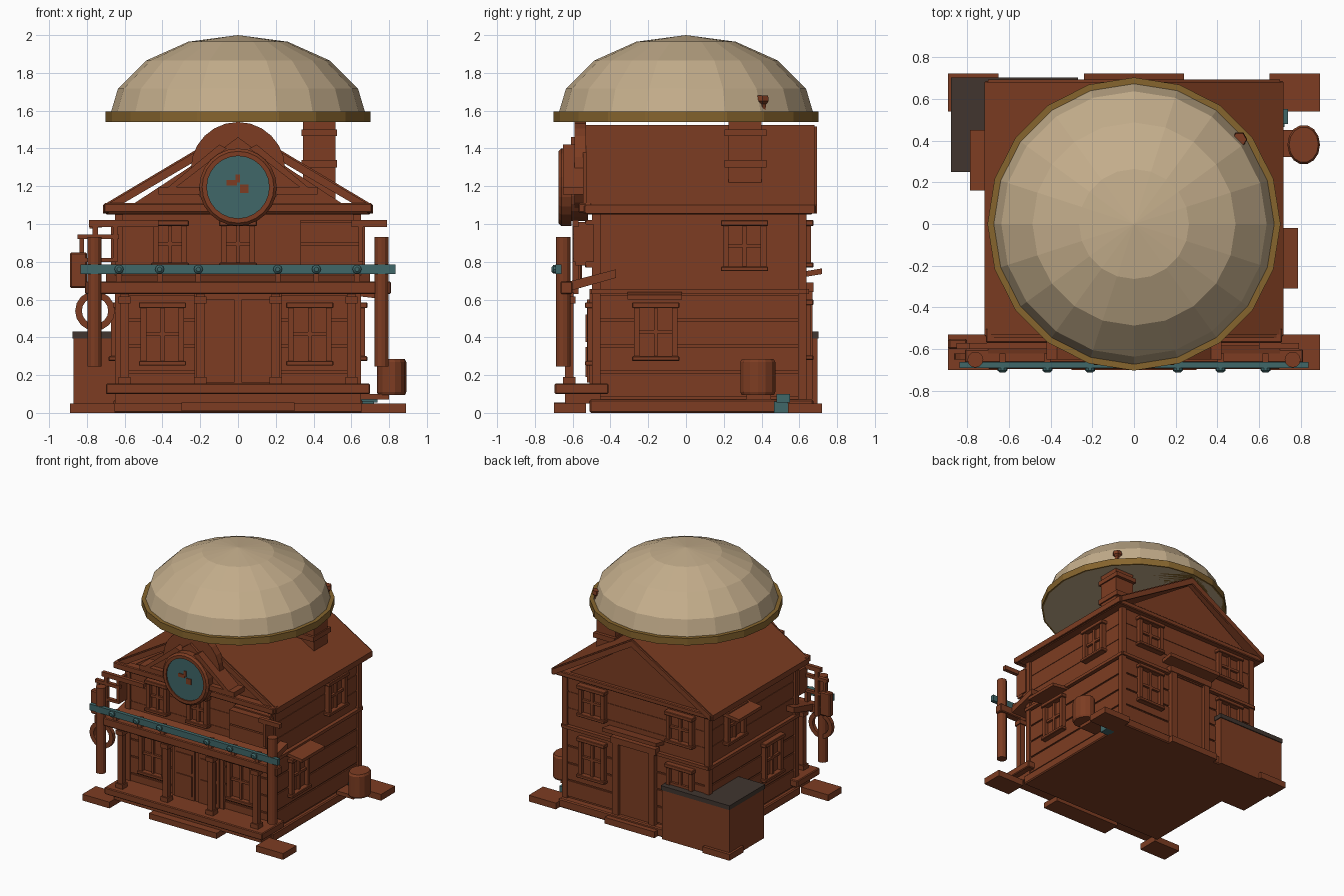
import bpy, bmesh, math
from mathutils import Vector, Matrix


def mat(name, c):
    m = bpy.data.materials.new(name)
    m.diffuse_color = (*c, 1)
    return m


BROWN = mat("red brown wood", (0.205, 0.046, 0.016))
TAN = mat("tan dome", (0.55, 0.42, 0.26))
GOLD = mat("dark gold rim", (0.24, 0.13, 0.027))
TEAL = mat("teal", (0.05, 0.135, 0.14))
DARK = mat("charcoal lid", (0.052, 0.036, 0.028))


def finish(name, bm, m):
    bmesh.ops.recalc_face_normals(bm, faces=bm.faces)
    me = bpy.data.meshes.new(name)
    bm.to_mesh(me)
    bm.free()
    me.materials.append(m)
    o = bpy.data.objects.new(name, me)
    bpy.context.collection.objects.link(o)
    return o


def box(name, x0, x1, y0, y1, z0, z1, m=BROWN, bevel=0.0):
    bm = bmesh.new()
    bmesh.ops.create_cube(bm, size=1)
    for v in bm.verts:
        v.co = Vector(((x0 + x1) / 2 + v.co.x * (x1 - x0), (y0 + y1) / 2 + v.co.y * (y1 - y0),
                       (z0 + z1) / 2 + v.co.z * (z1 - z0)))
    if bevel:
        bmesh.ops.bevel(bm, geom=bm.edges[:], offset=bevel, segments=1, affect='EDGES')
    return finish(name, bm, m)


def prism(name, pts, axis, a0, a1, m=BROWN):
    """Extrude a profile: (x, z) points along y, or (y, z) points along x."""
    bm = bmesh.new()
    put = (lambda p, a: (p[0], a, p[1])) if axis == 'y' else (lambda p, a: (a, p[0], p[1]))
    f = bm.faces.new([bm.verts.new(put(p, a0)) for p in pts])
    r = bmesh.ops.extrude_face_region(bm, geom=[f])
    d = Vector((0, a1 - a0, 0) if axis == 'y' else (a1 - a0, 0, 0))
    bmesh.ops.translate(bm, verts=[v for v in r['geom'] if isinstance(v, bmesh.types.BMVert)], vec=d)
    return finish(name, bm, m)


def lathe(name, prof, c, n, axis='z', m=BROWN, close=False):
    """Spin (radius, height) points round an axis through c."""
    bm = bmesh.new()
    rings = [[bm.verts.new((r * math.cos(2 * math.pi * i / n), r * math.sin(2 * math.pi * i / n), h))
              for i in range(n)] for r, h in prof]
    for a, b in list(zip(rings, rings[1:])) + ([(rings[-1], rings[0])] if close else []):
        for i in range(n):
            j = (i + 1) % n
            bm.faces.new((a[i], a[j], b[j], b[i]))
    if not close:
        bm.faces.new(rings[0])
        bm.faces.new(rings[-1])
    bmesh.ops.remove_doubles(bm, verts=bm.verts, dist=1e-5)
    if axis == 'y':  # height points towards the front
        bm.transform(Matrix.Rotation(math.pi / 2, 4, 'X'))
    bmesh.ops.translate(bm, verts=bm.verts, vec=c)
    return finish(name, bm, m)


# Box placed on a wall: u along it, d outwards
def wall_box(name, side, u0, u1, z0, z1, d0, d1, bevel=0.0):
    if side == 'front':
        return box(name, u0, u1, -0.48 - d1, -0.48 - d0, z0, z1, bevel=bevel)
    if side == 'back':
        return box(name, u0, u1, 0.62 + d0, 0.62 + d1, z0, z1, bevel=bevel)
    s = 1 if side == 'right' else -1
    a, b = sorted((s * (0.63 + d0), s * (0.63 + d1)))
    return box(name, a, b, u0, u1, z0, z1, bevel=bevel)


def window(side, u, z0, z1, w=0.2):
    n, h = side + "_window_", w / 2
    wall_box(n + "pane", side, u - h, u + h, z0, z1, -0.01, 0.012)
    for s in (-1, 1):
        wall_box(n + "jamb", side, u + s * h - 0.015, u + s * h + 0.015, z0, z1, 0, 0.042)
    wall_box(n + "head", side, u - h - 0.025, u + h + 0.025, z1 - 0.03, z1, 0, 0.055, 0.004)
    wall_box(n + "sill", side, u - h - 0.025, u + h + 0.025, z0, z0 + 0.025, 0, 0.055, 0.004)
    wall_box(n + "mullion", side, u - 0.01, u + 0.01, z0, z1, 0, 0.03)
    zm = (z0 + z1) / 2
    wall_box(n + "transom", side, u - h, u + h, zm - 0.01, zm + 0.01, 0, 0.03)


# Foundation, core walls and horizontal planks
box("foundation", -0.66, 0.66, -0.51, 0.675, 0, 0.07, bevel=0.008)
box("wall_core", -0.63, 0.63, -0.48, 0.62, 0.05, 1.06)
for side, a, b in (('front', -0.63, 0.63), ('back', -0.63, 0.63), ('left', -0.48, 0.62), ('right', -0.48, 0.62)):
    for i in range(4):
        wall_box(side + "_lower_plank", side, a, b, 0.085 + i * 0.137, 0.21 + i * 0.137, -0.01, 0.01)
    for i in range(3):
        wall_box(side + "_upper_plank", side, a, b, 0.67 + i * 0.13, 0.79 + i * 0.13, -0.01, 0.004)
    wall_box(side + "_middle_band", side, a - 0.02, b + 0.02, 0.63, 0.655, -0.01, 0.03)
for sx in (-1, 1):
    for y in (-0.475, 0.615):
        box("corner_trim", sx * 0.63 - 0.022, sx * 0.63 + 0.022, y - 0.022, y + 0.022, 0.07, 1.05)

# Windows
for u in (-0.4, 0.38):
    window('front', u, 0.25, 0.585)
    window('back', u, 0.28, 0.6)
    window('back', u, 0.77, 1.02)
for u in (-0.36, 0):
    window('front', u, 0.77, 1.02, 0.15)
for side in ('left', 'right'):
    window(side, -0.16, 0.275, 0.585)
    window(side, 0.31, 0.75, 1.02)
box("boarded_window", 0.33, 0.65, -0.53, -0.47, 0.77, 1.02)
for i in range(2):
    box("window_board", 0.33, 0.66, -0.585, -0.53, 0.78 + i * 0.12, 0.89 + i * 0.12)

# Double front door and back door
box("front_door_frame", -0.23, 0.23, -0.51, -0.47, 0.155, 0.63)
for s in (-1, 1):
    box("front_door_leaf", s * 0.108 - 0.09, s * 0.108 + 0.09, -0.525, -0.5, 0.16, 0.6)
    for z0, z1 in ((0.19, 0.35), (0.375, 0.52)):
        box("front_door_panel", s * 0.108 - 0.07, s * 0.108 + 0.07, -0.532, -0.52, z0, z1)
    box("back_door_jamb", s * 0.16 - 0.025, s * 0.16 + 0.025, 0.61, 0.67, 0.07, 0.67)
box("back_door", -0.15, 0.15, 0.61, 0.642, 0.07, 0.65)
box("back_door_lintel", -0.2, 0.2, 0.61, 0.675, 0.64, 0.69)
prism("back_door_hood", [(0.6, 0.715), (0.72, 0.735), (0.72, 0.765), (0.6, 0.745)], 'x', -0.24, 0.24)
box("back_step", -0.22, 0.22, 0.66, 0.715, 0, 0.05)

# Roof, gable walls and cornice
prism("gable_wall", [(-0.64, 1.05), (0.64, 1.05), (0, 1.47)], 'y', -0.485, 0.64)
box("cornice", -0.7, 0.7, -0.525, 0.67, 1.05, 1.09, bevel=0.006)
for s in (-1, 1):
    prism("roof_slope", [(0, 1.525), (s * 0.715, 1.1), (s * 0.715, 1.055), (0, 1.475)], 'y', -0.53, 0.68)
    for y in (-0.545, 0.675):
        prism("barge_board", [(0, 1.515), (s * 0.7, 1.1), (s * 0.7, 1.055), (0, 1.465)], 'y', y, y + 0.018)
    prism("gable_strut", [(s * 0.4, 1.17), (s * 0.36, 1.17), (s * 0.06, 1.4), (s * 0.1, 1.42)], 'y', -0.65, -0.52)
    box("eave_beam", s * 0.7 - 0.015, s * 0.7 + 0.015, -0.54, 0.685, 1.055, 1.1, bevel=0.005)
box("front_cornice_beam", -0.71, 0.71, -0.57, -0.5, 1.06, 1.11, bevel=0.006)
box("gable_tie_beam", -0.42, 0.42, -0.65, -0.52, 1.155, 1.195)
prism("gable_board", [(-0.38, 1.18), (0.38, 1.18), (0, 1.46)], 'y', -0.61, -0.52)

# Arched board and round clock without numerals
lathe("gable_arch", [(0.25, 0), (0.25, 0.06)], (0, -0.53, 1.29), 24, 'y')
lathe("clock_back", [(0.18, 0), (0.18, 0.12)], (0, -0.52, 1.195), 24, 'y')
lathe("clock_ring", [(0.165, 0), (0.205, 0), (0.205, 0.055), (0.19, 0.07), (0.165, 0.07)],
      (0, -0.605, 1.195), 24, 'y', close=True)
lathe("clock_face", [(0.168, 0), (0.168, 0.03)], (0, -0.635, 1.195), 24, 'y', TEAL)
box("hand_left", -0.06, -0.005, -0.672, -0.66, 1.205, 1.232)
box("hand_top", -0.012, 0.01, -0.672, -0.66, 1.22, 1.262)
box("hand_right", 0.01, 0.055, -0.672, -0.66, 1.165, 1.21)

# Porch deck, step, posts and roof
box("porch_deck", -0.7, 0.7, -0.695, -0.41, 0.1, 0.155, bevel=0.006)
box("porch_underframe", -0.65, 0.65, -0.64, -0.48, 0.05, 0.1)
box("porch_step", -0.3, 0.3, -0.7, -0.55, 0.01, 0.055)
for x in (-0.6, -0.2, 0.2, 0.6):
    box("porch_post", x - 0.022, x + 0.022, -0.64, -0.596, 0.15, 0.64)
    box("post_cap", x - 0.032, x + 0.032, -0.65, -0.586, 0.58, 0.615)
    box("post_foot", x - 0.032, x + 0.032, -0.65, -0.586, 0.155, 0.19)
prism("porch_roof", [(-0.62, 0.645), (-0.37, 0.715), (-0.37, 0.76), (-0.62, 0.695)], 'x', -0.7, 0.7)
box("porch_beam", -0.81, 0.81, -0.665, -0.6, 0.63, 0.695, bevel=0.006)
box("teal_rail", -0.835, 0.835, -0.69, -0.66, 0.735, 0.785, TEAL)
for x in (-0.63, -0.415, -0.21, 0.21, 0.415, 0.63):
    lathe("rail_rivet", [(0.024, 0), (0.024, 0.012), (0.012, 0.022)], (x, -0.69, 0.76), 10, 'y', TEAL)
    box("rail_bracket", x - 0.015, x + 0.015, -0.66, -0.62, 0.68, 0.77)

# Hanging cylinders with arms, ring and lantern
for s in (-1, 1):
    lathe("hanging_cylinder", [(0.038, 0.245), (0.038, 0.93)], (s * 0.76, -0.65, 0), 12)
    a, b = sorted((s * (0.42 if s < 0 else 0.6), s * 0.79))
    box("support_arm", a, b, -0.6, -0.57, 0.985, 1.02)
    box("arm_brace", s * 0.65 - 0.012, s * 0.65 + 0.012, -0.595, -0.49, 0.8, 1.0)
lathe("hanging_ring", [(0.07, -0.015), (0.105, -0.015), (0.105, 0.015), (0.07, 0.015)],
      (-0.757, -0.635, 0.54), 16, 'y', close=True)
box("lantern_box", -0.89, -0.8, -0.6, -0.55, 0.66, 0.85, bevel=0.008)
box("lantern_bar", -0.85, -0.63, -0.6, -0.57, 0.92, 0.945)
box("lantern_link", -0.84, -0.815, -0.59, -0.57, 0.84, 0.93)
box("lantern_shelf", -0.85, -0.65, -0.6, -0.57, 0.8, 0.82)
box("ring_hanger", -0.77, -0.74, -0.6, -0.57, 0.63, 1.0)

# Side awnings
for s, y, z in ((1, -0.165, 0.645), (-1, 0.305, 1.02)):
    prism("side_awning", [(s * 0.62, z), (s * 0.785, z - 0.02), (s * 0.785, z - 0.045), (s * 0.62, z - 0.025)],
          'y', y - 0.145, y + 0.145)

# Corner blocks on the ground
for sx in (-1, 1):
    for y0, y1 in ((-0.7, -0.53), (0.54, 0.72)):
        a, b = sorted((sx * 0.65, sx * 0.89))
        box("ground_block", a, b, y0, y1, 0, 0.05)

# Chimney with bands
box("chimney", 0.345, 0.515, 0.225, 0.4, 1.1, 1.56)
for z0, z1 in ((1.3, 1.34), (1.465, 1.5)):
    box("chimney_band", 0.335, 0.525, 0.205, 0.425, z0, z1)
lathe("chimney_spout", [(0.018, 1.6), (0.022, 1.635), (0.038, 1.65), (0.034, 1.68)], (0.505, 0.405, 0), 6)

# Large faceted dome and rim
lathe("dome", [(max(0.688 * math.sin(t), 1e-7), 1.54 + 0.46 * math.cos(t))
               for t in (math.pi / 2 - i * math.pi / 8 for i in range(5))], (0, 0, 0), 20, m=TAN)
lathe("dome_rim", [(0.702, 1.54), (0.702, 1.595)], (0, 0, 0), 20, m=GOLD)

# Barrel, teal footing and lidded bin
lathe("barrel", [(0.072, 0.095), (0.078, 0.11), (0.078, 0.27), (0.07, 0.285)], (0.813, 0, 0), 14)
bar = bpy.data.objects["barrel"]
bar.scale.y = 1.22
bar.location.y = 0.38
box("barrel_shelf", 0.65, 0.8, 0.32, 0.45, 0.07, 0.1)
box("teal_footing_low", 0.64, 0.72, 0.465, 0.54, 0, 0.06, TEAL)
box("teal_footing_high", 0.64, 0.738, 0.48, 0.55, 0.055, 0.1, TEAL)
box("bin_body", -0.872, -0.275, 0.255, 0.695, 0, 0.4)
box("bin_lid", -0.877, -0.268, 0.25, 0.702, 0.395, 0.43, DARK)
